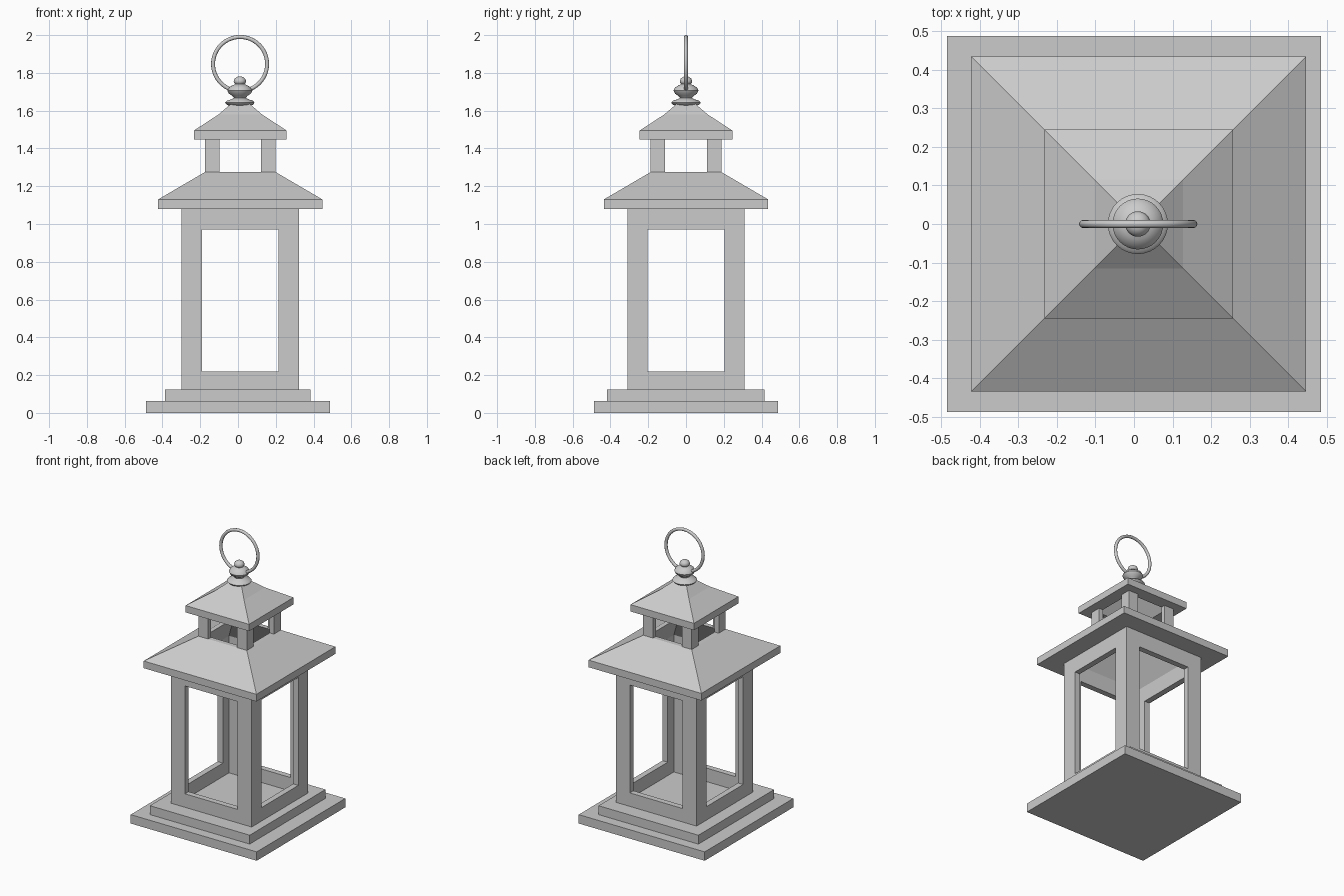
import bpy, bmesh, math
from mathutils import Matrix, Vector

if "Cube" in bpy.data.objects:
    bpy.data.objects.remove(bpy.data.objects["Cube"])

CX = 0.012  # the upper parts sit slightly off the base centre


def finish(name, bm, smooth=None):
    bmesh.ops.remove_doubles(bm, verts=bm.verts, dist=1e-5)
    bmesh.ops.recalc_face_normals(bm, faces=bm.faces)
    me = bpy.data.meshes.new(name)
    bm.to_mesh(me)
    bm.free()
    ob = bpy.data.objects.new(name, me)
    bpy.context.collection.objects.link(ob)
    if smooth:
        bpy.ops.object.select_all(action='DESELECT')
        ob.select_set(True)
        bpy.context.view_layer.objects.active = ob
        bpy.ops.object.shade_smooth_by_angle(angle=math.radians(smooth))
    return ob


def add_box(bm, x0, x1, y0, y1, z0, z1):
    mat = Matrix.Translation(((x0 + x1) / 2, (y0 + y1) / 2, (z0 + z1) / 2))
    mat = mat @ Matrix.Diagonal((x1 - x0, y1 - y0, z1 - z0, 1))
    bmesh.ops.create_cube(bm, size=1, matrix=mat)


def box(name, *dims):
    bm = bmesh.new()
    add_box(bm, *dims)
    return finish(name, bm)


def square_loft(name, profile, closed):
    """Sweep a (half width, z) profile around a square."""
    bm = bmesh.new()
    corners = [(-1, -1), (1, -1), (1, 1), (-1, 1)]
    rings = [[bm.verts.new((CX + sx * h, sy * h, z)) for sx, sy in corners]
             for h, z in profile]
    pairs = list(zip(rings, rings[1:]))
    if closed:
        pairs.append((rings[-1], rings[0]))
    else:
        bm.faces.new(rings[0])
        bm.faces.new(rings[-1])
    for a, b in pairs:
        for i in range(4):
            j = (i + 1) % 4
            bm.faces.new((a[i], a[j], b[j], b[i]))
    return finish(name, bm)


def corner_posts(name, half, post, wall, z0, z1):
    """Four L-shaped corner posts."""
    bm = bmesh.new()
    section = [(half, half), (half - post, half), (half - post, half - wall),
               (half - wall, half - wall), (half - wall, half - post), (half, half - post)]
    for sx in (-1, 1):
        for sy in (-1, 1):
            base = bm.faces.new([bm.verts.new((CX + sx * x, sy * y, z0)) for x, y in section])
            ext = bmesh.ops.extrude_face_region(bm, geom=[base])["geom"]
            bm.faces.new([bm.verts.new(v.co) for v in base.verts]) if not base.is_valid else None
            top = [v for v in ext if isinstance(v, bmesh.types.BMVert)]
            bmesh.ops.translate(bm, verts=top, vec=(0, 0, z1 - z0))
    return finish(name, bm)


def square_rail(name, half, wall, z0, z1):
    inner = half - wall
    return square_loft(name, [(inner, z0), (half, z0), (half, z1), (inner, z1)], True)


# stepped base
box("base_slab", -0.486, 0.486, -0.488, 0.488, 0, 0.062)
box("base_step", -0.387, 0.383, -0.418, 0.416, 0.062, 0.124)

# open lantern body: rails and corner posts
square_rail("lower_rail", 0.311, 0.04, 0.124, 0.218)
square_rail("upper_rail", 0.311, 0.04, 0.97, 1.08)
corner_posts("body_posts", 0.311, 0.108, 0.04, 0.218, 0.97)

# hollow main roof with an opening at the top
square_loft("main_roof", [(0.271, 1.08), (0.435, 1.08), (0.435, 1.13),
                          (0.187, 1.275), (0.155, 1.275)], True)

# raised vent
corner_posts("vent_posts", 0.187, 0.076, 0.032, 1.275, 1.447)

# hollow upper roof with a steeper-to-flatter slope
square_loft("upper_roof", [(0.05, 1.57), (0.155, 1.447), (0.245, 1.447), (0.245, 1.495),
                           (0.115, 1.58), (0.045, 1.64)], False)

# turned finial
profile = [(0, 1.615), (0.04, 1.62), (0.07, 1.632), (0.078, 1.642), (0.07, 1.652),
           (0.045, 1.66), (0.032, 1.668), (0.04, 1.678), (0.058, 1.69), (0.066, 1.706),
           (0.058, 1.722), (0.04, 1.734), (0.024, 1.74), (0.031, 1.748), (0.033, 1.756),
           (0.028, 1.77), (0.015, 1.779), (0, 1.782)]
bm = bmesh.new()
pts = [bm.verts.new((CX + r - 0.002, 0, z)) for r, z in profile]
edges = [bm.edges.new(p) for p in zip(pts, pts[1:])]
bmesh.ops.spin(bm, geom=pts + edges, cent=(CX - 0.002, 0, 0), axis=(0, 0, 1),
               angle=2 * math.pi, steps=32)
finish("finial", bm, 50)

# carrying ring
bpy.ops.mesh.primitive_torus_add(major_segments=64, minor_segments=12, major_radius=0.143,
                                 minor_radius=0.0105, location=(0.011, 0, 1.847),
                                 rotation=(math.pi / 2, 0, 0))
bpy.context.object.name = "carrying_ring"
bpy.ops.object.shade_smooth_by_angle(angle=math.radians(60))
